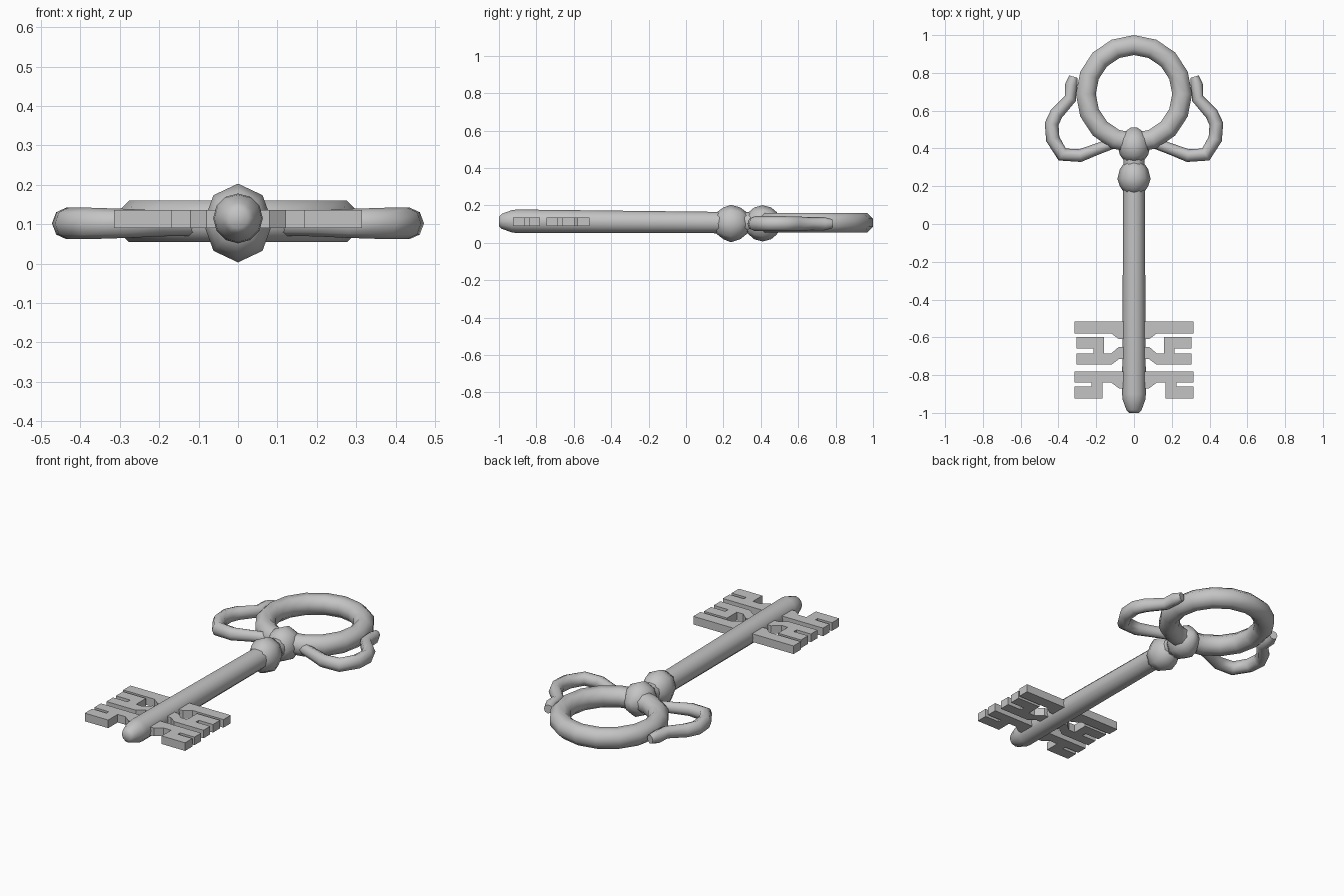
import bpy, bmesh, math
from mathutils import Vector

if "Cube" in bpy.data.objects:
    bpy.data.objects.remove(bpy.data.objects["Cube"], do_unlink=True)

metal = bpy.data.materials.new("grey metal")
metal.use_nodes = True
colour = (0.55, 0.55, 0.55, 1)
metal.diffuse_color = colour
metal.node_tree.nodes["Principled BSDF"].inputs["Base Color"].default_value = colour


def finish(name, bm, angle):
    """Turn a bmesh into a named, shaded object."""
    bmesh.ops.recalc_face_normals(bm, faces=bm.faces)
    mesh = bpy.data.meshes.new(name)
    bm.to_mesh(mesh)
    bm.free()
    mesh.materials.append(metal)
    obj = bpy.data.objects.new(name, mesh)
    bpy.context.collection.objects.link(obj)
    if angle:
        bpy.ops.object.select_all(action='DESELECT')
        obj.select_set(True)
        bpy.context.view_layer.objects.active = obj
        bpy.ops.object.shade_smooth_by_angle(angle=math.radians(angle))


def sweep(name, path, sides, closed=False, flat=1.0, turn=0.0):
    """Sweep a polygon along (x, y, z, radius) points; flat narrows it in plan."""
    bm = bmesh.new()
    rings = []
    n = len(path)
    up = Vector((0, 0, 1))
    for i, (x, y, z, r) in enumerate(path):
        before = path[(i - 1) % n] if closed else path[max(i - 1, 0)]
        after = path[(i + 1) % n] if closed else path[min(i + 1, n - 1)]
        along = Vector((after[0] - before[0], after[1] - before[1], 0)).normalized()
        across = along.cross(up)
        ring = []
        for k in range(sides):
            a = math.tau * (k + turn) / sides
            ring.append(bm.verts.new(Vector((x, y, z)) + across * r * flat * math.cos(a)
                                     + up * r * math.sin(a)))
        rings.append(ring)
    for i in range(n if closed else n - 1):
        a, b = rings[i], rings[(i + 1) % n]
        for k in range(sides):
            m = (k + 1) % sides
            bm.faces.new((a[k], a[m], b[m], b[k]))
    if not closed:
        bm.faces.new(rings[0])
        bm.faces.new(rings[-1])
    finish(name, bm, 60)


def lathe(name, profile, sides, flat=1.0):
    """Round part along y from (y, z, radius) points."""
    sweep(name, [(0, y, z, r) for y, z, r in profile], sides, flat=flat)


# Shaft with rounded tip
lathe("shaft", [(-1.0, 0.115, 0.025), (-0.985, 0.115, 0.04), (-0.93, 0.115, 0.06),
                (-0.9, 0.115, 0.063), (0.2, 0.108, 0.057), (0.38, 0.108, 0.055)], 12)

# Collar and ball below the bow
lathe("collar", [(0.16, 0.105, 0.055), (0.2, 0.104, 0.085), (0.24, 0.103, 0.1),
                 (0.29, 0.104, 0.085), (0.335, 0.105, 0.05)], 8, 0.88)
lathe("ball", [(0.33, 0.104, 0.055), (0.365, 0.104, 0.085), (0.41, 0.104, 0.097),
               (0.455, 0.104, 0.085), (0.485, 0.104, 0.06), (0.51, 0.104, 0.02)], 8, 0.88)

# Bow ring
steps = 16
ring = [(0.255 * math.sin(math.tau * i / steps), 0.688 + 0.259 * math.cos(math.tau * i / steps),
         0.107, 0.057) for i in range(steps)]
sweep("bow_ring", ring, 8, closed=True, turn=0.5)

# Side scrolls and bit plates, mirrored
scroll = [(0.05, 0.45, 0.03), (0.2, 0.395, 0.033), (0.285, 0.362, 0.037), (0.38, 0.368, 0.04),
          (0.43, 0.45, 0.04), (0.436, 0.53, 0.04), (0.41, 0.585, 0.039), (0.337, 0.665, 0.035),
          (0.332, 0.74, 0.035), (0.32, 0.78, 0.025)]
bits = {
    "upper_bit": [(0, -0.515), (0.315, -0.515), (0.315, -0.58), (0.12, -0.58),
                  (0.08, -0.61), (0, -0.61)],
    "middle_bit": [(0, -0.65), (0.08, -0.65), (0.12, -0.685), (0.16, -0.685), (0.16, -0.597),
                   (0.305, -0.597), (0.305, -0.66), (0.215, -0.66), (0.215, -0.685),
                   (0.305, -0.685), (0.305, -0.745), (0.12, -0.745), (0.08, -0.715), (0, -0.715)],
    "lower_bit": [(0, -0.78), (0.315, -0.78), (0.315, -0.84), (0.225, -0.84), (0.225, -0.86),
                  (0.315, -0.86), (0.315, -0.925), (0.168, -0.925), (0.168, -0.84),
                  (0.12, -0.84), (0.08, -0.87), (0, -0.87)],
}
for side, s in (("left", 1), ("right", -1)):
    sweep(side + "_scroll", [(s * x, y, 0.102, r) for x, y, r in scroll], 8, flat=0.92)
    for name, outline in bits.items():
        bm = bmesh.new()
        face = bm.faces.new([bm.verts.new((s * x, y, 0.09)) for x, y in outline])
        top = bmesh.ops.extrude_face_region(bm, geom=[face])["geom"]
        bmesh.ops.translate(bm, vec=(0, 0, 0.046),
                            verts=[v for v in top if isinstance(v, bmesh.types.BMVert)])
        finish(side + "_" + name, bm, 0)
